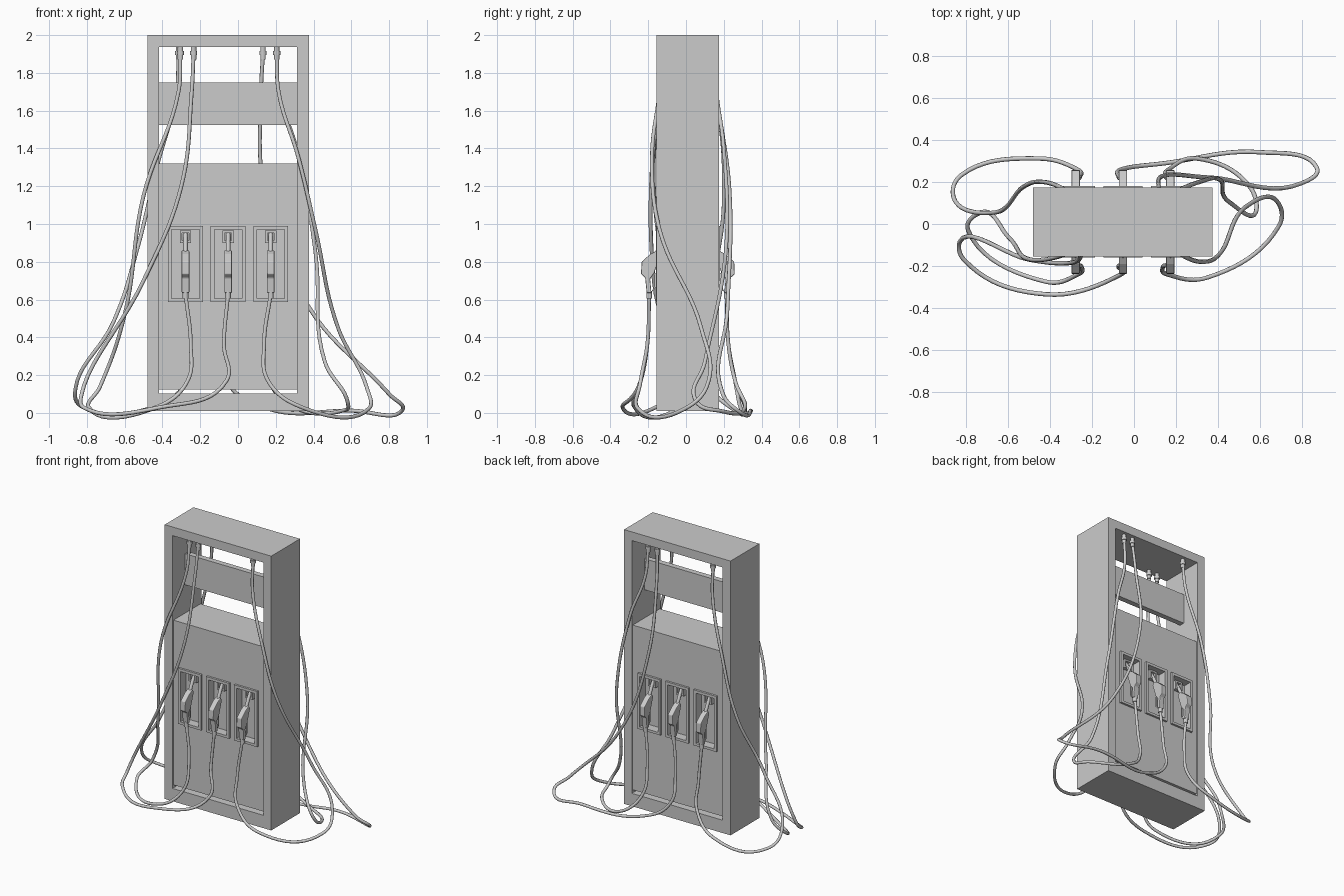
import bpy, bmesh, math
from mathutils import Vector, Matrix

if "Cube" in bpy.data.objects:
    bpy.data.objects.remove(bpy.data.objects["Cube"])

CX, CY = -0.0525, 0.01          # centre of the cabinet
BAYS = [CX + i * 0.2255 for i in (-1, 0, 1)]
TURN = Matrix.Translation((CX, CY, 0)) @ Matrix.Rotation(math.pi, 4, 'Z') @ Matrix.Translation((-CX, -CY, 0))


def finish(bm, name):
    bmesh.ops.recalc_face_normals(bm, faces=bm.faces)
    me = bpy.data.meshes.new(name)
    bm.to_mesh(me)
    bm.free()
    ob = bpy.data.objects.new(name, me)
    bpy.context.collection.objects.link(ob)
    return ob


def add_box(bm, lo, hi):
    lo, hi = Vector(lo), Vector(hi)
    m = Matrix.Translation((lo + hi) / 2) @ Matrix.Diagonal((*(hi - lo), 1))
    bmesh.ops.create_cube(bm, size=1, matrix=m)


def box(name, lo, hi):
    bm = bmesh.new()
    add_box(bm, lo, hi)
    return finish(bm, name)


def bake(ob):
    """Turn a curve or modified object into a plain mesh object."""
    bpy.context.view_layer.update()
    me = bpy.data.meshes.new_from_object(ob.evaluated_get(bpy.context.evaluated_depsgraph_get()))
    new = bpy.data.objects.new("part", me)
    bpy.context.collection.objects.link(new)
    name = ob.name
    bpy.data.objects.remove(ob)
    new.name = name
    return new


def ring(name, x, half, z0, z1, y0, y1, wall, bottom, top):
    """Rectangular frame, open through y."""
    bm = bmesh.new()
    v = [[bm.verts.new((x + sx * w, y, z)) for sx, z in ((-1, a), (1, a), (1, b), (-1, b))]
         for y in (y0, y1) for w, a, b in ((half, z0, z1), (half - wall, z0 + bottom, z1 - top))]
    for i in range(4):
        j = (i + 1) % 4
        for a, b in ((0, 1), (1, 3), (3, 2), (2, 0)):
            bm.faces.new((v[a][i], v[a][j], v[b][j], v[b][i]))
    return finish(bm, name)


def prism(name, x, half, profile, bevel=0.0):
    """Side profile in (y, z), extruded along x."""
    bm = bmesh.new()
    f = bm.faces.new([bm.verts.new((x - half, y, z)) for y, z in profile])
    ext = bmesh.ops.extrude_face_region(bm, geom=[f])
    bmesh.ops.translate(bm, vec=(2 * half, 0, 0), verts=[g for g in ext['geom'] if isinstance(g, bmesh.types.BMVert)])
    ob = finish(bm, name)
    if bevel:
        m = ob.modifiers.new("bevel", 'BEVEL')
        m.width, m.segments = bevel, 2
        ob = bake(ob)
    return ob


def tube(name, pts, r):
    """Smooth round tube through the given points."""
    cu = bpy.data.curves.new(name, 'CURVE')
    cu.dimensions = '3D'
    cu.bevel_depth, cu.bevel_resolution, cu.resolution_u, cu.use_fill_caps = r, 2, 10, True
    P = cu.splines.new('BEZIER').bezier_points
    P.add(len(pts) - 1)
    for p, co in zip(P, pts):
        p.co = co
        p.handle_left_type = p.handle_right_type = 'AUTO'
    ob = bpy.data.objects.new(name, cu)
    bpy.context.collection.objects.link(ob)
    ob = bake(ob)
    ob.data.shade_smooth()
    return ob


def cylinder(name, x, y, z0, z1, r):
    bm = bmesh.new()
    bmesh.ops.create_cone(bm, cap_ends=True, segments=16, radius1=r, radius2=r, depth=z1 - z0,
                          matrix=Matrix.Translation((x, y, (z0 + z1) / 2)))
    return finish(bm, name)


def hose(tag, side, bay, bend, fit_x, path):
    """Hose from a nozzle, along the floor loop and up to a ceiling fitting."""
    x, top = BAYS[bay], CY + side * 0.13
    def out(d):
        return CY + side * d
    start = [(x, out(0.205), 0.63), (x + bend, out(0.215), 0.36), (x + bend * 0.4, out(0.25), 0.17)]
    end = [(fit_x + 0.01 * (1 if fit_x > 0.2 else -1), out(0.15), 1.7), (fit_x, top, 1.9)]
    tube("hose_" + tag, start + path + end, 0.0105)
    cylinder("hose_fitting_" + tag, fit_x, top, 1.87, 1.94, 0.014)
    cylinder("fitting_collar_" + tag, fit_x, top, 1.895, 1.915, 0.019)


# Cabinet: outer frame, mid-depth display panel, lower body
ring("outer_frame", CX, 0.4275, 0.01, 2.0, -0.155, 0.175, 0.063, 0.093, 0.063)
box("display_panel", (CX - 0.366, CY - 0.02, 1.525), (CX + 0.366, CY + 0.02, 1.75))
body = box("pump_body", (CX - 0.366, CY - 0.155, 0.125), (CX + 0.366, CY + 0.155, 1.32))

# Nozzle recesses cut into both faces
bm = bmesh.new()
for x in BAYS:
    for s in (-1, 1):
        near, far = sorted((CY + s * 0.105, CY + s * 0.26))
        add_box(bm, (x - 0.073, near, 0.605), (x + 0.073, far, 0.97))
cutter = finish(bm, "recess_cutter")
cutter.hide_render = True
mod = body.modifiers.new("recesses", 'BOOLEAN')
mod.operation, mod.solver, mod.object = 'DIFFERENCE', 'EXACT', cutter
bake(body)
bpy.data.objects.remove(cutter)

# Trays and nozzles, repeated on both sides
BODY = [(-0.15, 0.862), (-0.19, 0.84), (-0.235, 0.80), (-0.238, 0.735), (-0.216, 0.715),
        (-0.208, 0.635), (-0.183, 0.635), (-0.19, 0.71), (-0.168, 0.74), (-0.135, 0.84)]
GUARD = [(-0.172, 0.745), (-0.158, 0.738), (-0.158, 0.665), (-0.185, 0.637), (-0.168, 0.67), (-0.168, 0.73)]
for side in ("front", "back"):
    for n, x in enumerate(BAYS, 1):
        tag = f"{side}_{n}"
        parts = [
            ring("tray_rim_" + tag, x, 0.092, 0.587, 0.99, -0.16, -0.14, 0.019, 0.018, 0.02),
            ring("spout_holder_" + tag, x, 0.03, 0.90, 0.965, -0.125, -0.095, 0.012, 0.012, 0.012),
            prism("nozzle_body_" + tag, x, 0.02, BODY, 0.005),
            prism("nozzle_guard_" + tag, x, 0.012, GUARD),
            tube("nozzle_spout_" + tag, [(x, -0.16, 0.83), (x, -0.138, 0.88), (x, -0.1, 0.95)], 0.012),
            cylinder("hose_connector_" + tag, x, -0.195, 0.605, 0.645, 0.015),
        ]
        if side == "back":
            for p in parts:
                p.data.transform(TURN)

# Hoses, each with its own floor loop and rise
hose("front_1", -1, 0, 0.028, -0.305, [(-0.42, -0.275, 0.035), (-0.79, -0.03, 0.03), (-0.73, 0.055, 0.14),
                                       (-0.6, -0.06, 0.52), (-0.5, -0.168, 1.15)])
hose("front_2", -1, 1, -0.022, -0.235, [(-0.42, -0.335, 0.028), (-0.81, -0.17, 0.025), (-0.83, -0.085, 0.09),
                                        (-0.5, -0.17, 0.7), (-0.3, -0.185, 1.2)])
hose("front_3", -1, 2, -0.035, 0.205, [(0.35, -0.255, 0.025), (0.69, -0.01, 0.02), (0.68, 0.11, 0.14),
                                       (0.53, 0.08, 0.45), (0.41, -0.14, 0.97), (0.32, -0.18, 1.35)])
hose("back_1", 1, 2, -0.02, 0.205, [(0.3, 0.312, 0.03), (0.55, 0.18, 0.011), (0.58, 0.055, 0.06),
                                    (0.46, 0.1, 0.27), (0.41, 0.21, 0.85), (0.31, 0.2, 1.4)])
hose("back_2", 1, 1, -0.02, 0.132, [(0.15, 0.29, 0.025), (0.6, 0.342, 0.012), (0.87, 0.27, 0.015),
                                    (0.8, 0.195, 0.1), (0.375, 0.22, 0.56), (0.14, 0.23, 1.18)])
hose("back_3", 1, 0, 0.02, -0.315, [(-0.45, 0.312, 0.03), (-0.82, 0.235, 0.03), (-0.86, 0.13, 0.13),
                                    (-0.66, 0.055, 0.48), (-0.53, 0.175, 0.88), (-0.43, 0.2, 1.3)])
